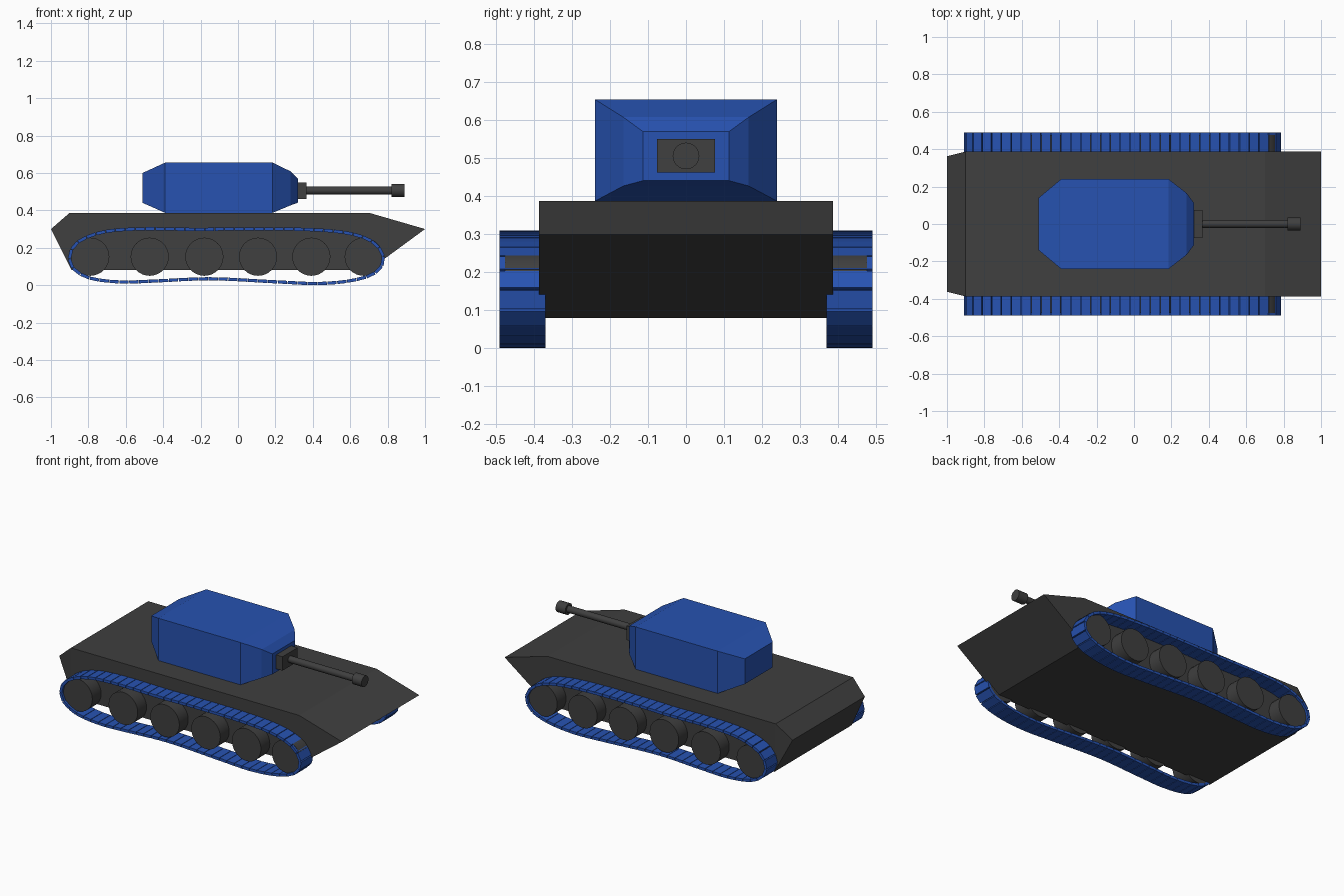
import bpy, bmesh, math
from mathutils import Vector, Matrix
from mathutils.geometry import interpolate_bezier

if "Cube" in bpy.data.objects:
    bpy.data.objects.remove(bpy.data.objects["Cube"])


def material(name, rgb):
    m = bpy.data.materials.new(name)
    m.diffuse_color = (*rgb, 1)
    m.use_nodes = True
    m.node_tree.nodes["Principled BSDF"].inputs["Base Color"].default_value = m.diffuse_color
    return m


GREY = material("dark grey", (0.05, 0.05, 0.05))
BLUE = material("blue", (0.02, 0.085, 0.44))


def finish(bm, name, mat, smooth=False):
    bmesh.ops.recalc_face_normals(bm, faces=bm.faces)
    me = bpy.data.meshes.new(name)
    bm.to_mesh(me)
    bm.free()
    me.materials.append(mat)
    ob = bpy.data.objects.new(name, me)
    bpy.context.collection.objects.link(ob)
    if smooth:
        bpy.ops.object.select_all(action='DESELECT')
        ob.select_set(True)
        bpy.context.view_layer.objects.active = ob
        bpy.ops.object.shade_smooth_by_angle(angle=math.radians(35))
    return ob


def box(bm, size, matrix):
    bmesh.ops.create_cube(bm, size=1, matrix=matrix @ Matrix.Diagonal((*size, 1)))


def loft(rings, name, mat):
    bm = bmesh.new()
    loops = [[bm.verts.new(p) for p in r] for r in rings]
    n = len(loops[0])
    for a, b in zip(loops, loops[1:]):
        for i in range(n):
            bm.faces.new((a[i], a[(i + 1) % n], b[(i + 1) % n], b[i]))
    bm.faces.new(loops[0])
    bm.faces.new(loops[-1])
    return finish(bm, name, mat)


def cylinder_x(name, x0, x1, r, z):
    bm = bmesh.new()
    m = Matrix.Translation(((x0 + x1) / 2, 0, z)) @ Matrix.Rotation(math.pi / 2, 4, 'Y')
    bmesh.ops.create_cone(bm, cap_ends=True, segments=24, radius1=r, radius2=r,
                          depth=x1 - x0, matrix=m)
    return finish(bm, name, GREY, True)


# Hull: side profile (x, z, half width) across the width
profile = [(-1, 0.30, 0.362), (-0.90, 0.387, 0.387), (0.70, 0.387, 0.387),
           (1, 0.30, 0.387), (0.70, 0.08, 0.387), (-0.89, 0.08, 0.387)]
hull = bmesh.new()
sides = [[hull.verts.new((x, s * w, z)) for x, z, w in profile] for s in (-1, 1)]
for i in range(6):
    j = (i + 1) % 6
    hull.faces.new((sides[0][i], sides[0][j], sides[1][j], sides[1][i]))
for v in sides:
    hull.faces.new((v[0], v[1], v[5]))
    hull.faces.new(v[1:])
finish(hull, "hull", GREY)

# Turret: rectangular sections (x, half width, bottom, top)
sections = [(-0.51, 0.14, 0.44, 0.60), (-0.39, 0.24, 0.387, 0.655),
            (0.185, 0.24, 0.387, 0.655), (0.282, 0.165, 0.427, 0.608),
            (0.32, 0.113, 0.441, 0.57)]
loft([[(x, -w, b), (x, w, b), (x, w, t), (x, -w, t)] for x, w, b, t in sections],
     "turret", BLUE)

# Gun
bm = bmesh.new()
box(bm, (0.05, 0.152, 0.088), Matrix.Translation((0.34, 0, 0.506)))
finish(bm, "gun_mantlet", GREY)
cylinder_x("gun_barrel", 0.35, 0.85, 0.021, 0.506)
cylinder_x("muzzle", 0.822, 0.89, 0.035, 0.506)

# Track path (x, z), smoothed into a closed curve
path = [(-0.902, 0.14), (-0.87, 0.22), (-0.74, 0.28), (-0.55, 0.30), (-0.2, 0.298),
        (0, 0.301), (0.38, 0.297), (0.60, 0.276), (0.73, 0.225), (0.78, 0.14),
        (0.74, 0.07), (0.62, 0.027), (0.435, 0.009), (0.22, 0.017), (-0.15, 0.034),
        (-0.47, 0.021), (-0.63, 0.017), (-0.79, 0.037), (-0.875, 0.082)]
pts = [Vector((x, 0, z)) for x, z in path]
n = len(pts)
dense = []
for i in range(n):
    a, b, c, d = (pts[(i + k) % n] for k in (-1, 0, 1, 2))
    h = (c - b).length / 3
    t0 = (c - a) / ((c - b).length + (b - a).length)
    t1 = (d - b) / ((d - c).length + (c - b).length)
    dense += interpolate_bezier(b, b + t0 * h, c - t1 * h, c, 24)[:-1]
dense.append(dense[0])
lengths = [0]
for a, b in zip(dense, dense[1:]):
    lengths.append(lengths[-1] + (b - a).length)


def at(s):
    s %= lengths[-1]
    k = max(i for i, v in enumerate(lengths[:-1]) if v <= s)
    return dense[k].lerp(dense[k + 1], (s - lengths[k]) / (lengths[k + 1] - lengths[k]))


LINKS = 68
step = lengths[-1] / LINKS

# Tracks and road wheels on both sides
for side, s in (("right", -1), ("left", 1)):
    bm = bmesh.new()
    for i in range(LINKS):
        p, q = at(i * step), at((i + 1) * step)
        d = q - p
        m = Matrix.Translation((p + q) / 2 + Vector((0, s * 0.43, 0)))
        m = m @ Matrix.Rotation(-math.atan2(d.z, d.x), 4, 'Y')
        box(bm, (step * 0.94, 0.12, 0.017), m)
    finish(bm, side + "_track", BLUE)

    for i, x in enumerate((-0.79, -0.472, -0.18, 0.107, 0.392, 0.672)):
        bm = bmesh.new()
        m = Matrix.Translation((x, s * 0.423, 0.152)) @ Matrix.Rotation(math.pi / 2, 4, 'X')
        bmesh.ops.create_cone(bm, cap_ends=True, segments=32, radius1=0.102,
                              radius2=0.102, depth=0.105, matrix=m)
        finish(bm, f"{side}_wheel_{i + 1}", GREY, True)
